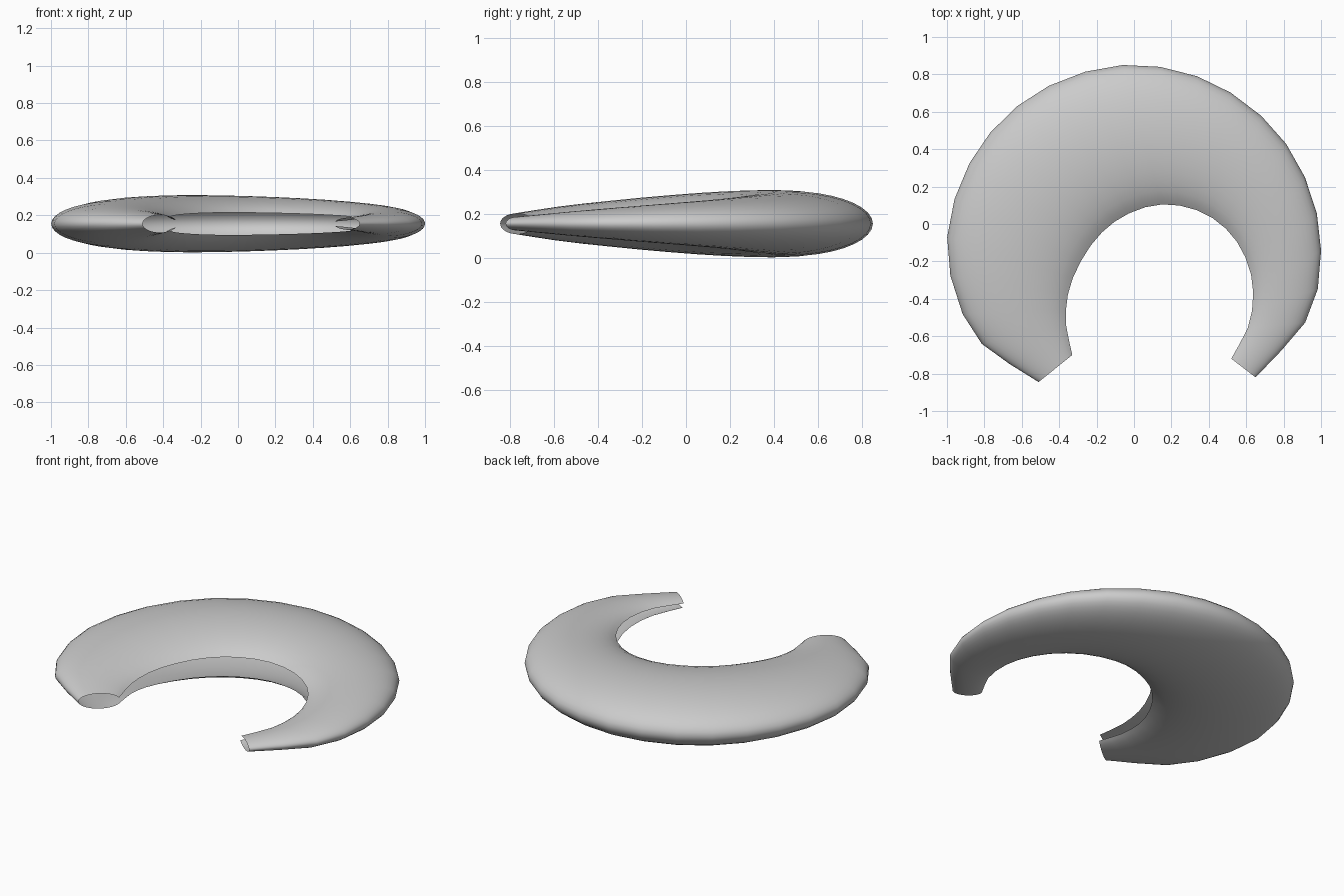
import bpy, bmesh, math
from mathutils import Vector

if "Cube" in bpy.data.objects:
    bpy.data.objects.remove(bpy.data.objects["Cube"])

# Stations along the crescent: outer x, y, inner x, y, half height
STATIONS = [
    (-0.51, -0.845, -0.33, -0.70, 0.047),
    (-0.86, -0.585, -0.365, -0.51, 0.082),
    (-1.00, -0.11, -0.335, -0.31, 0.117),
    (-0.86, 0.36, -0.22, -0.10, 0.143),
    (-0.525, 0.70, -0.06, 0.04, 0.153),
    (-0.06, 0.85, 0.15, 0.105, 0.148),
    (0.41, 0.76, 0.37, 0.06, 0.133),
    (0.79, 0.46, 0.54, -0.08, 0.111),
    (0.985, 0.02, 0.63, -0.29, 0.086),
    (0.95, -0.46, 0.62, -0.52, 0.058),
    (0.65, -0.82, 0.52, -0.72, 0.031),
]
RINGS, SIDES, MID_Z = 24, 32, 0.155
GAP = math.radians(23)


def station(t):
    """Smoothly interpolate the stations, t from 0 to 1."""
    n = len(STATIONS) - 1
    i = min(int(t * n), n - 1)
    f = t * n - i
    b, c = Vector(STATIONS[i]), Vector(STATIONS[i + 1])
    a = Vector(STATIONS[i - 1]) if i > 0 else 2 * b - c
    d = Vector(STATIONS[i + 2]) if i + 2 <= n else 2 * c - b
    return 0.5 * (2 * b + (c - a) * f + (2 * a - 5 * b + 4 * c - d) * f ** 2
                  + (3 * b - a - 3 * c + d) * f ** 3)


# Open shell: C-shaped sections, with the slot along the inner edge
bm = bmesh.new()
rings = []
for r in range(RINGS + 1):
    ox, oy, ix, iy, h = station(r / RINGS)
    ring = []
    for s in range(SIDES + 1):
        a = GAP + (2 * math.pi - 2 * GAP) * s / SIDES
        u = (1 + math.cos(a)) / (1 + math.cos(GAP))
        ring.append(bm.verts.new((ox + (ix - ox) * u, oy + (iy - oy) * u,
                                  MID_Z + h * math.sin(a))))
    rings.append(ring)
for p, q in zip(rings, rings[1:]):
    for s in range(SIDES):
        bm.faces.new((p[s], p[s + 1], q[s + 1], q[s]))
bm.normal_update()
# Make the outside the front of every face
top = max(bm.faces, key=lambda f: f.calc_center_median().z)
if top.normal.z < 0:
    bmesh.ops.reverse_faces(bm, faces=bm.faces[:])
for f in bm.faces:
    f.smooth = True

mesh = bpy.data.meshes.new("crescent_shell")
bm.to_mesh(mesh)
bm.free()
shell = bpy.data.objects.new("crescent_shell", mesh)
bpy.context.collection.objects.link(shell)
